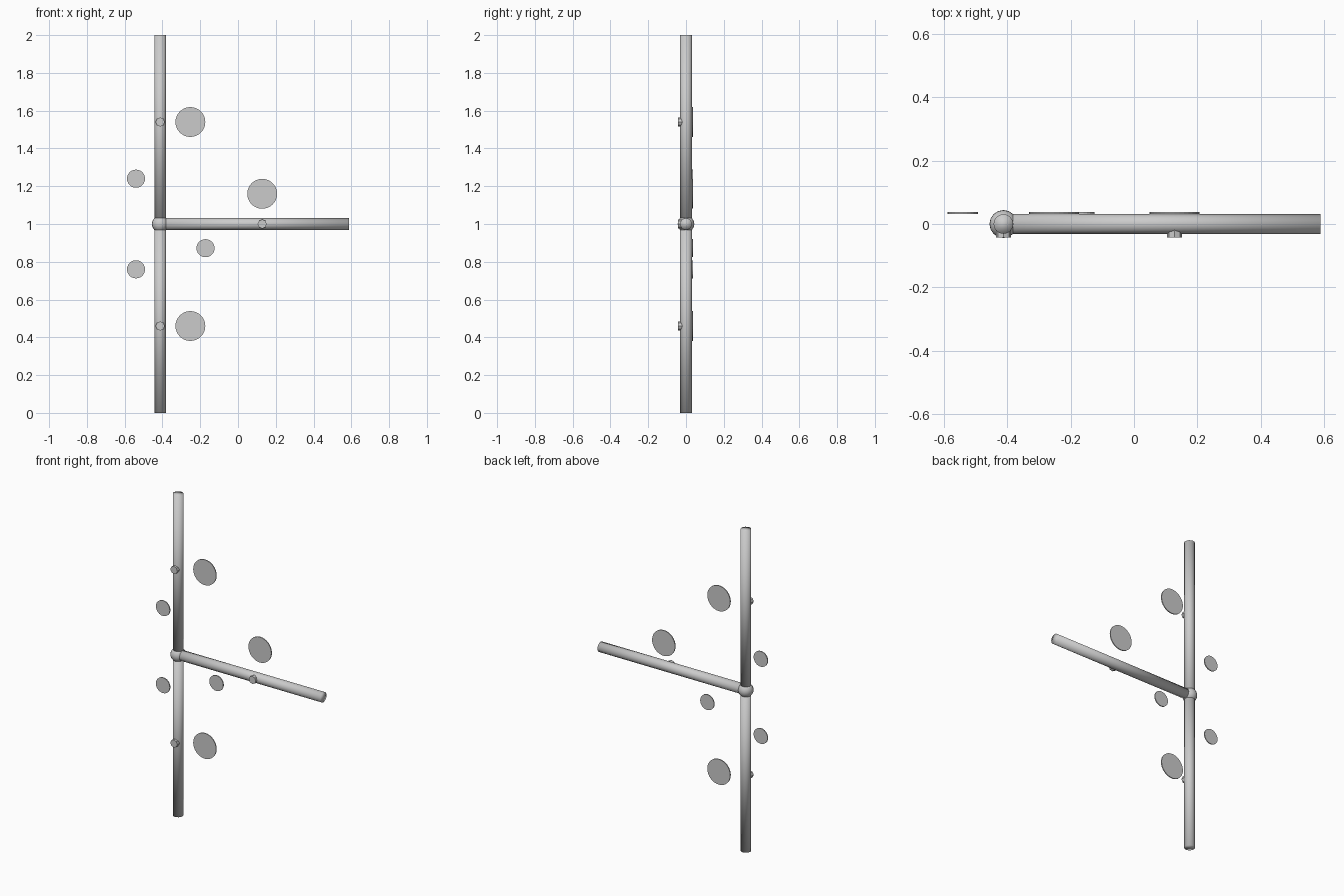
import bpy
from math import pi

cube = bpy.data.objects.get("Cube")
if cube:
    bpy.data.objects.remove(cube, do_unlink=True)

grey = bpy.data.materials.new("plain_grey")
grey.use_nodes = True
colour = (0.6, 0.6, 0.6, 1)
grey.diffuse_color = colour
grey.node_tree.nodes["Principled BSDF"].inputs["Base Color"].default_value = colour

HUB_X, HUB_Z = -0.412, 1.0
ALONG_X, ALONG_Y = (0, pi / 2, 0), (pi / 2, 0, 0)


def finish(name, smooth):
    ob = bpy.context.object
    ob.name = name
    ob.data.materials.append(grey)
    if smooth:
        bpy.ops.object.shade_smooth()
    return ob


def rod(name, x, y, z, radius, length, rotation=(0, 0, 0), sides=16, smooth=False):
    bpy.ops.mesh.primitive_cylinder_add(
        vertices=sides, radius=radius, depth=length,
        location=(HUB_X + x, y, HUB_Z + z), rotation=rotation)
    return finish(name, smooth)


# Three arms of equal length meeting at the hub
rod("upper_arm", 0, 0, 0.5, 0.031, 1, smooth=True)
rod("lower_arm", 0, 0, -0.5, 0.031, 1, smooth=True)
rod("side_arm", 0.5, 0, 0, 0.031, 1, ALONG_X, smooth=True)

# Round hub joint
bpy.ops.mesh.primitive_uv_sphere_add(segments=16, ring_count=12, radius=0.044,
                                     location=(HUB_X, 0, HUB_Z))
finish("hub", True)

# A stud on the front of each arm, with a large disc beside it
for arm, x, z, dx, dz in (("upper", 0, 0.54, 0.16, 0),
                          ("lower", 0, -0.54, 0.16, 0),
                          ("side", 0.54, 0, 0, 0.16)):
    stud = rod(arm + "_stud", x, -0.031, z, 0.024, 0.023, ALONG_Y, 8)
    rod(arm + "_large_disc", x + dx, 0.035, z + dz, 0.079, 0.006, ALONG_Y, 32)

# Small discs on the opposite side of each arm
for arm, x, z in (("upper", -0.128, 0.24), ("lower", -0.128, -0.24), ("side", 0.24, -0.128)):
    rod(arm + "_small_disc", x, 0.035, z, 0.048, 0.006, ALONG_Y, 24)
